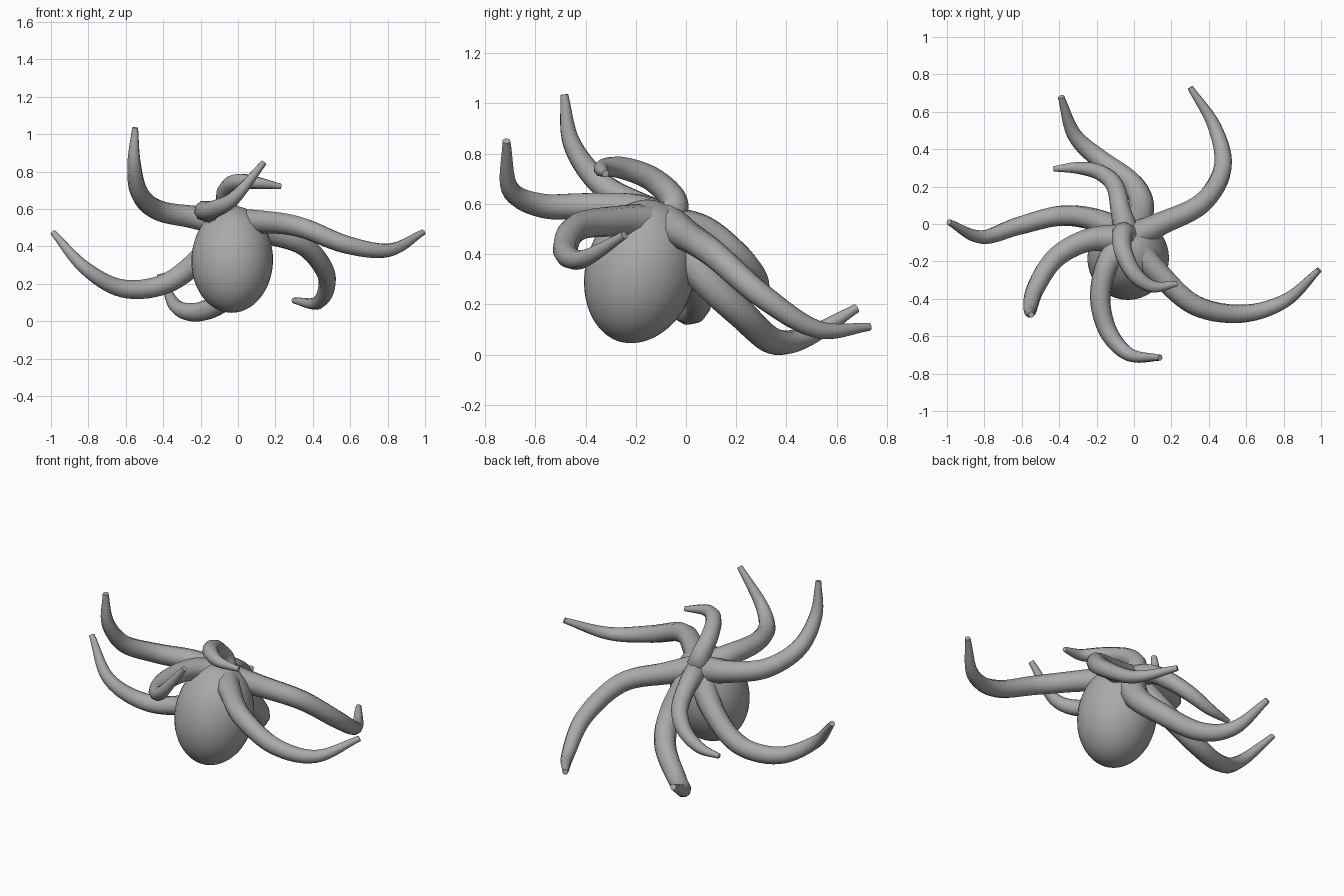
import bpy, bmesh, math
from mathutils import Vector

cube = bpy.data.objects.get("Cube")
if cube:
    bpy.data.objects.remove(cube, do_unlink=True)

grey = bpy.data.materials.new("skin_grey")
grey.use_nodes = True
grey.diffuse_color = (0.40, 0.40, 0.40, 1)
grey.node_tree.nodes["Principled BSDF"].inputs["Base Color"].default_value = (0.40, 0.40, 0.40, 1)


def spline(points, steps):
    """Catmull-Rom samples of 4D points (x, y, z, radius)."""
    p = [Vector(q) for q in points]
    p = [2 * p[0] - p[1]] + p + [2 * p[-1] - p[-2]]
    out = []
    for i in range(1, len(p) - 2):
        a, b, c, d = p[i - 1:i + 3]
        for s in range(steps):
            t = s / steps
            out.append(0.5 * (2 * b + (c - a) * t + (2 * a - 5 * b + 4 * c - d) * t * t
                              + (3 * b - a - 3 * c + d) * t ** 3))
    out.append(p[-2])
    return out


def tube(name, points, sides, steps, angle):
    """Round tube along a smooth path with a varying radius."""
    samples = spline(points, steps)
    centres = [s.to_3d() for s in samples]
    bm = bmesh.new()
    rings = []
    side = Vector((1, 0, 0.3))
    for i, s in enumerate(samples):
        tangent = (centres[min(i + 1, len(centres) - 1)] - centres[max(i - 1, 0)]).normalized()
        side = (side - tangent * side.dot(tangent)).normalized()
        up = tangent.cross(side)
        r = max(s[3], 0.004)
        rings.append([bm.verts.new(centres[i] + r * (side * math.cos(k * math.tau / sides)
                                                     + up * math.sin(k * math.tau / sides)))
                      for k in range(sides)])
    for a, b in zip(rings, rings[1:]):
        for k in range(sides):
            n = (k + 1) % sides
            bm.faces.new((a[k], a[n], b[n], b[k]))
    bm.faces.new(rings[0])
    bm.faces.new(rings[-1])
    bmesh.ops.recalc_face_normals(bm, faces=bm.faces)
    mesh = bpy.data.meshes.new(name)
    bm.to_mesh(mesh)
    bm.free()
    mesh.materials.append(grey)
    obj = bpy.data.objects.new(name, mesh)
    bpy.context.collection.objects.link(obj)
    bpy.ops.object.select_all(action='DESELECT')
    obj.select_set(True)
    bpy.context.view_layer.objects.active = obj
    bpy.ops.object.shade_smooth_by_angle(angle=math.radians(angle))


# Egg-shaped mantle whose axis leans back towards the arm hub
mantle = []
for i in range(17):
    theta = math.pi * i / 16
    u = (1 - math.cos(theta)) / 2
    mantle.append((-0.04 + 0.018 * u, -0.22 + 0.127 * u ** 1.8, 0.045 + 0.56 * u,
                   0.218 * math.sin(theta)))
tube("mantle", mantle, 40, 3, 60)


def arm(name, *path, slim=1.0):
    """Tapering arm with a flared root, from the shared hub to its tip."""
    path = ((-0.03, -0.08, 0.52),) + path
    points = []
    for i, p in enumerate(path):
        t = i / (len(path) - 1)
        radius = 0.016 + 0.042 * (1 - t ** 3) + 0.026 * max(0, 1 - 4 * t)
        points.append((*p, slim * radius))
    tube(name, points, 9, 7, 42)


# Eight arms swirling out of the hub
arm("arm_back_left", (0.14, 0, 0.475), (0.36, 0.11, 0.4), (0.475, 0.3, 0.235),
    (0.43, 0.52, 0.1), (0.3, 0.73, 0.11))
arm("arm_back", (0.04, 0.08, 0.3), (-0.01, 0.215, 0.165), (-0.18, 0.345, 0.055),
    (-0.32, 0.48, 0.07), (-0.39, 0.68, 0.185), slim=1.1)
arm("arm_back_right", (-0.07, 0.07, 0.5), (-0.1, 0.2, 0.405), (-0.18, 0.275, 0.32),
    (-0.3, 0.3, 0.255), (-0.43, 0.295, 0.235), slim=0.88)
arm("arm_right", (-0.19, 0.015, 0.345), (-0.39, 0.045, 0.2), (-0.62, -0.01, 0.175),
    (-0.82, -0.07, 0.285), (-0.99, 0.01, 0.475))
arm("arm_front_right", (-0.24, -0.085, 0.555), (-0.42, -0.18, 0.59), (-0.525, -0.34, 0.68),
    (-0.555, -0.455, 0.84), (-0.55, -0.485, 1.035))
arm("arm_front", (-0.14, -0.21, 0.58), (-0.18, -0.4, 0.59), (-0.135, -0.58, 0.595),
    (-0.02, -0.7, 0.66), (0.14, -0.715, 0.85))
arm("arm_top", (-0.06, -0.05, 0.61), (-0.06, -0.14, 0.7), (0, -0.265, 0.745),
    (0.1, -0.335, 0.74), (0.23, -0.32, 0.72), slim=0.9)
arm("arm_front_left", (0.13, -0.26, 0.53), (0.33, -0.435, 0.505), (0.58, -0.48, 0.41),
    (0.81, -0.41, 0.38), (0.99, -0.245, 0.475))
